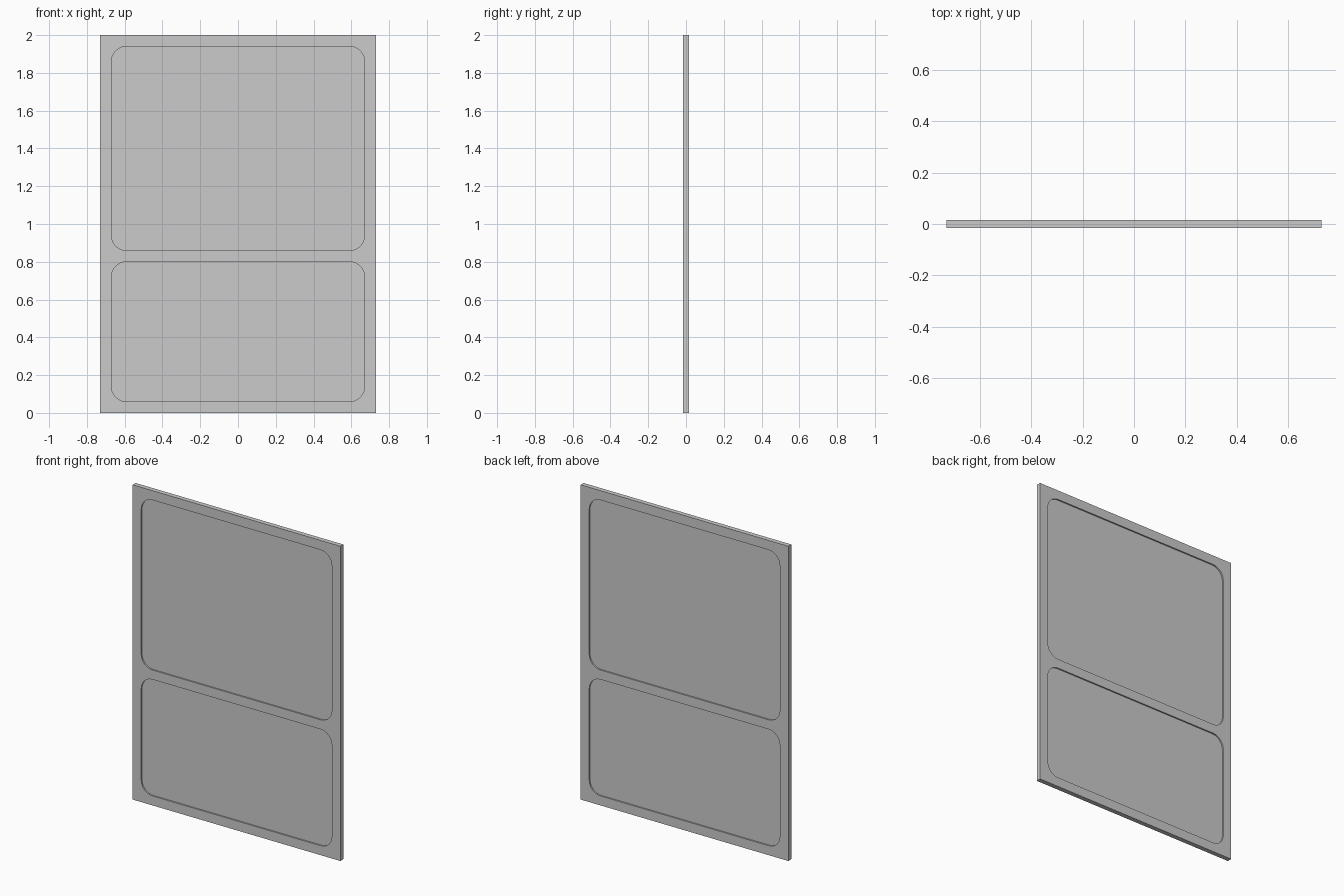
import bpy
from math import pi, sin, cos

if "Cube" in bpy.data.objects:
    bpy.data.objects.remove(bpy.data.objects["Cube"])

W, H, T = 0.73, 2.0, 0.03        # half width, height, thickness
MARGIN, RADIUS, RECESS = 0.06, 0.08, 0.009


def rounded_rect(x0, x1, z0, z1, r, steps=10):
    pts = []
    corners = [(x1 - r, z1 - r), (x0 + r, z1 - r), (x0 + r, z0 + r), (x1 - r, z0 + r)]
    for i, (cx, cz) in enumerate(corners):
        for k in range(steps + 1):
            a = i * pi / 2 + k / steps * pi / 2
            pts.append((cx + r * cos(a), cz + r * sin(a)))
    return pts


def plate(name, outlines, thickness):
    """Filled flat curve (later outlines are holes), stood upright as a mesh."""
    cu = bpy.data.curves.new(name + "_outline", 'CURVE')
    cu.dimensions = '2D'
    cu.fill_mode = 'BOTH'
    cu.extrude = thickness / 2
    for pts in outlines:
        sp = cu.splines.new('POLY')
        sp.points.add(len(pts) - 1)
        for p, (x, z) in zip(sp.points, pts):
            p.co = (x, z, 0, 1)
        sp.use_cyclic_u = True
    ob = bpy.data.objects.new(name, cu)
    bpy.context.collection.objects.link(ob)
    ob.rotation_euler.x = pi / 2
    bpy.ops.object.select_all(action='DESELECT')
    ob.select_set(True)
    bpy.context.view_layer.objects.active = ob
    bpy.ops.object.convert(target='MESH')
    bpy.ops.object.transform_apply(rotation=True)
    bpy.ops.object.shade_smooth_by_angle()
    return bpy.context.object


# Two rounded openings, separated by a cross rail
openings = {
    "upper_panel": rounded_rect(-W + MARGIN, W - MARGIN, 0.86, H - MARGIN, RADIUS),
    "lower_panel": rounded_rect(-W + MARGIN, W - MARGIN, MARGIN, 0.80, RADIUS),
}

# Outer frame
border = [(-W, 0), (W, 0), (W, H), (-W, H)]
plate("frame", [border] + list(openings.values()), T)

# Inset panels, recessed on both sides
for name, outline in openings.items():
    plate(name, [outline], T - 2 * RECESS)
